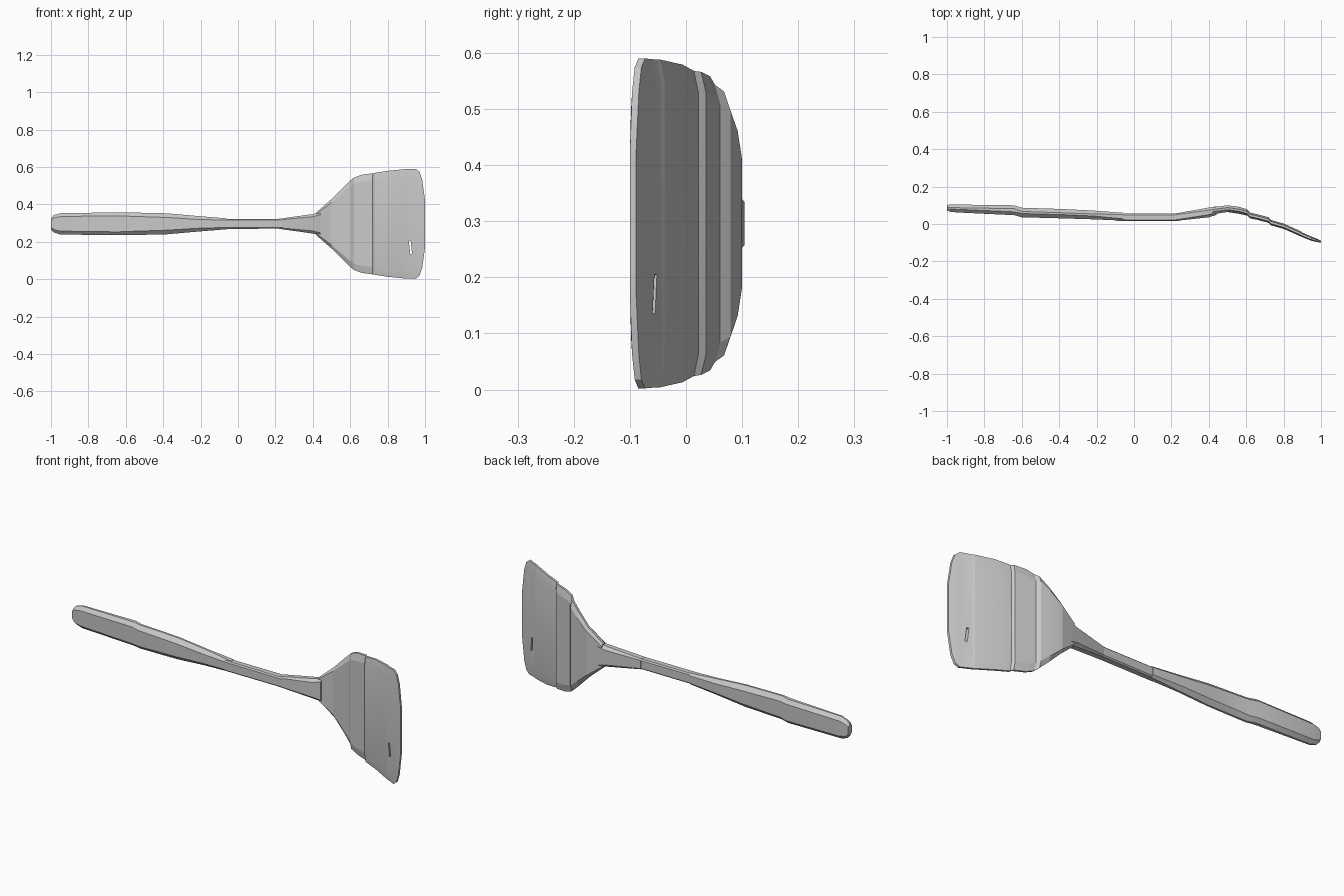
import bpy
import bmesh
import math

cube = bpy.data.objects.get("Cube")
if cube:
    bpy.data.objects.remove(cube, do_unlink=True)

MID_Z = 0.296

grey = bpy.data.materials.new("light grey")
grey.use_nodes = True
colour = (0.58, 0.58, 0.58, 1)
grey.diffuse_color = colour
grey.node_tree.nodes["Principled BSDF"].inputs["Base Color"].default_value = colour


def loft(name, sections, angle):
    """Skin a list of equal-length closed sections and cap both ends."""
    bm = bmesh.new()
    rings = [[bm.verts.new(p) for p in s] for s in sections]
    n = len(rings[0])
    for a, b in zip(rings, rings[1:]):
        for i in range(n):
            j = (i + 1) % n
            bm.faces.new((a[i], a[j], b[j], b[i]))
    bm.faces.new(rings[0])
    bm.faces.new(rings[-1])
    bmesh.ops.recalc_face_normals(bm, faces=bm.faces)
    mesh = bpy.data.meshes.new(name)
    bm.to_mesh(mesh)
    bm.free()
    mesh.materials.append(grey)
    obj = bpy.data.objects.new(name, mesh)
    bpy.context.collection.objects.link(obj)
    bpy.ops.object.select_all(action="DESELECT")
    obj.select_set(True)
    bpy.context.view_layer.objects.active = obj
    bpy.ops.object.shade_smooth_by_angle(angle=math.radians(angle))
    return obj


def bar_section(x, front, back, half, cut):
    """Chamfered rectangle across the handle."""
    cy = min(cut, (back - front) * 0.4)
    half_section = [(front, half - cut), (front + cy, half),
                    (back - cy, half), (back, half - cut)]
    mirrored = [(y, -z) for y, z in reversed(half_section)]
    return [(x, y, MID_Z + z) for y, z in half_section + mirrored]


def blade_section(x, front, back, half):
    """Thin plate that tapers towards its long edges."""
    mid = (front + back) / 2
    edge = min(0.006, (back - front) / 2)
    inner = half * 0.86
    pts = [(front, -inner), (front, inner), (mid - edge, half),
           (mid + edge, half), (back, inner), (back, -inner),
           (mid + edge, -half), (mid - edge, -half)]
    return [(x, y, MID_Z + z) for y, z in pts]


# Grip: x, front y, back y, half width, chamfer
grip = [
    (-1.0, 0.072, 0.102, 0.030, 0.012),
    (-0.985, 0.066, 0.104, 0.046, 0.015),
    (-0.95, 0.062, 0.104, 0.057, 0.018),
    (-0.64, 0.047, 0.100, 0.061, 0.018),
    (-0.60, 0.036, 0.087, 0.061, 0.020),
    (-0.38, 0.030, 0.080, 0.056, 0.022),
    (-0.22, 0.025, 0.072, 0.042, 0.018),
    (-0.06, 0.018, 0.060, 0.029, 0.010),
]
loft("grip", [bar_section(*s) for s in grip], 25)

# Slim shaft and the flared socket that meets the blade
shaft = [(-0.09, 0.017, 0.055, 0.027, 0.006), (0.24, 0.015, 0.055, 0.026, 0.006)]
loft("shaft", [bar_section(*s) for s in shaft], 25)
socket = [(0.22, 0.016, 0.056, 0.027, 0.006), (0.40, 0.036, 0.088, 0.052, 0.014),
          (0.44, 0.048, 0.094, 0.062, 0.014)]
loft("socket", [bar_section(*s) for s in socket], 20)

# Blade: x, front y, back y, half width, with shallow steps across it
blade = [
    (0.42, 0.052, 0.090, 0.062),
    (0.50, 0.064, 0.100, 0.132),
    (0.56, 0.055, 0.092, 0.192),
    (0.605, 0.045, 0.079, 0.235),
    (0.62, 0.030, 0.061, 0.247),
    (0.66, 0.022, 0.052, 0.262),
    (0.72, 0.006, 0.036, 0.270),
    (0.73, -0.006, 0.022, 0.272),
    (0.80, -0.026, 0.002, 0.283),
    (0.89, -0.066, -0.038, 0.292),
    (0.90, -0.070, -0.046, 0.292),
    (0.95, -0.090, -0.068, 0.294),
    (0.97, -0.095, -0.076, 0.278),
    (0.985, -0.098, -0.082, 0.235),
    (1.0, -0.100, -0.089, 0.125),
]
plate = loft("blade", [blade_section(*s) for s in blade], 12)

# Narrow slit near the lower front corner of the blade
bpy.ops.mesh.primitive_cube_add(size=1, location=(0.922, -0.06, 0.17))
cutter = bpy.context.object
cutter.name = "slit_cutter"
cutter.scale = (0.01, 0.2, 0.07)
cutter.rotation_euler.y = math.radians(-6)
cutter.hide_render = True
cutter.hide_viewport = True
cutter.display_type = "WIRE"
slit = plate.modifiers.new("slit", "BOOLEAN")
slit.operation = "DIFFERENCE"
slit.object = cutter
slit.solver = "EXACT"
